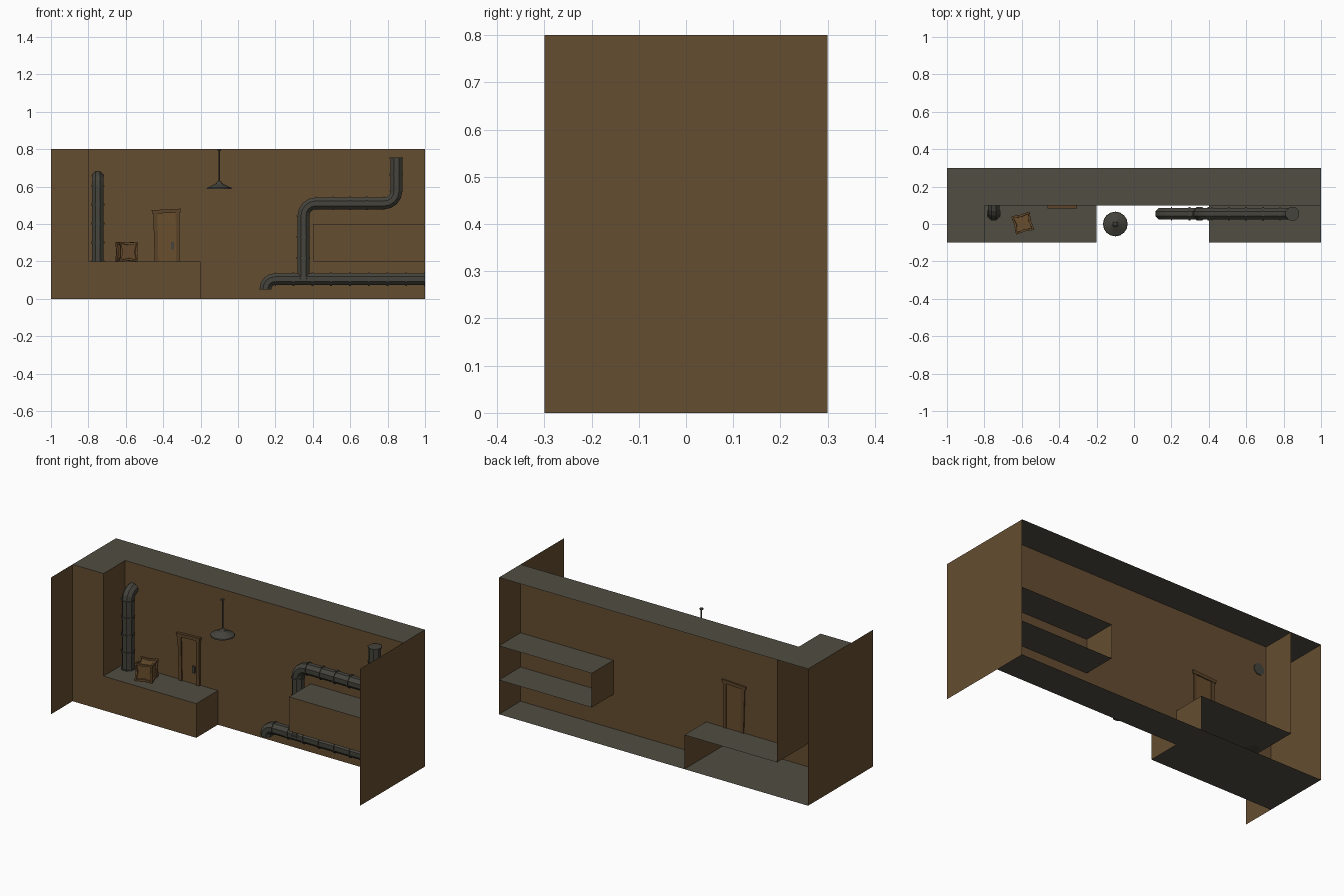
import bpy, bmesh, math
from mathutils import Vector, Matrix

if "Cube" in bpy.data.objects:
    bpy.data.objects.remove(bpy.data.objects["Cube"])


def mat(name, c):
    m = bpy.data.materials.new(name)
    m.diffuse_color = (*c, 1)
    m.use_nodes = True
    m.node_tree.nodes["Principled BSDF"].inputs["Base Color"].default_value = m.diffuse_color
    return m


WALL = mat("wall_brown", (0.130, 0.074, 0.030))
FLOOR = mat("floor_grey", (0.082, 0.075, 0.056))
METAL = mat("pipe_metal", (0.058, 0.056, 0.045))
WOOD = mat("wood", (0.140, 0.074, 0.027))
FRAME = mat("frame_wood", (0.105, 0.056, 0.022))


def finish(name, bm, *mats):
    me = bpy.data.meshes.new(name)
    bm.to_mesh(me)
    bm.free()
    for m in mats:
        me.materials.append(m)
    ob = bpy.data.objects.new(name, me)
    bpy.context.collection.objects.link(ob)
    return ob


def panel(bm, axis, v, a0, a1, b0, b1, sign=1):
    """Flat rectangle across one axis; a and b run along the other two axes in xyz order."""
    pts = []
    for a, b in ((a0, b0), (a1, b0), (a1, b1), (a0, b1)):
        p = [a, b]
        p.insert(axis, v)
        pts.append(bm.verts.new(p))
    f = bm.faces.new(pts)
    f.normal_update()
    if f.normal[axis] * sign < 0:
        f.normal_flip()
    f.material_index = 1 if axis == 2 else 0


# Room shell: thin panels, open at the back
bm = bmesh.new()
X, Y, Z = 0, 1, 2
panel(bm, Z, 0, -1, 1, .1, .3, -1)
panel(bm, Z, 0, -1, -.2, -.1, .1, -1)
panel(bm, Z, .2, -.8, -.2, -.1, .3)
panel(bm, Z, .8, -1, 1, .1, .3)
panel(bm, Z, .8, -1, -.8, -.1, .1)
panel(bm, Y, .1, -.8, 1, .2, .8, -1)
panel(bm, Y, .1, -.2, 1, 0, .2, -1)
panel(bm, Y, -.1, -1, -.2, 0, .2, -1)
panel(bm, Y, -.1, -1, -.8, .2, .8, -1)
panel(bm, X, -1, -.3, .3, 0, .8, -1)
panel(bm, X, 1, -.3, .3, 0, .8, 1)
panel(bm, X, -.8, -.1, .3, .2, .8)
panel(bm, X, -.2, -.1, .3, 0, .2)
finish("room_shell", bm, WALL, FLOOR)

# Raised ledge on the right
bm = bmesh.new()
panel(bm, Z, .4, .4, 1, -.1, .3)
panel(bm, Z, .2, .4, 1, -.1, .3, -1)
panel(bm, Y, -.1, .4, 1, .2, .4, -1)
panel(bm, X, .4, -.1, .3, .2, .4, -1)
finish("right_ledge", bm, WALL, FLOOR)


def rounded(points, r, n=4):
    """Replace the inner corners of a path by arcs."""
    pts = [Vector(p) for p in points]
    out = [pts[0]]
    for a, p, b in zip(pts, pts[1:], pts[2:]):
        u, w = (a - p).normalized(), (b - p).normalized()
        c = p + (u + w) * r
        for i in range(n + 1):
            t = math.pi / 2 * i / n
            out.append(c - w * r * math.cos(t) - u * r * math.sin(t))
    return out + [pts[-1]]


def sweep(bm, path, r, normal, sides=8):
    """Faceted tube along a path lying in the plane with the given normal."""
    B = Vector(normal)
    rings = []
    for i, p in enumerate(path):
        t = path[min(i + 1, len(path) - 1)] - path[max(i - 1, 0)]
        N = t.normalized().cross(B)
        rings.append([bm.verts.new(p + r * (math.cos(a) * N + math.sin(a) * B))
                      for a in (2 * math.pi * (k + .5) / sides for k in range(sides))])
    for q, s in zip(rings, rings[1:]):
        for k in range(sides):
            j = (k + 1) % sides
            bm.faces.new((q[k], q[j], s[j], s[k]))
    bm.faces.new(rings[0])
    bm.faces.new(rings[-1])


def pipe(name, points, bend, normal, step=.1, r=.034):
    path = rounded(points, bend)
    bm = bmesh.new()
    sweep(bm, path, r, normal)
    # raised joint rings along every straight run
    for a, b in zip(path, path[1:]):
        d = b - a
        if d.length < .06:
            continue
        n = max(1, round(d.length / step))
        u = d.normalized() * .005
        for i in range(n + 1):
            c = a + d * i / n
            lo = c if i == 0 else c - u
            hi = c if i == n else c + u
            sweep(bm, [lo, hi], r + .005, normal)
    bmesh.ops.recalc_face_normals(bm, faces=bm.faces)
    finish(name, bm, METAL)


pipe("left_pipe", [(-.75, .055, .2), (-.75, .055, .65), (-.75, .105, .65)], .045, (1, 0, 0))
pipe("low_pipe", [(1, .055, .105), (.147, .055, .105), (.147, .055, .05)], .05, (0, 1, 0))
pipe("upper_pipe", [(.35, .055, .105), (.35, .055, .51), (.847, .055, .51), (.847, .055, .755)],
     .065, (0, 1, 0))

# Hanging lamp: stacked cone sections
bm = bmesh.new()
profile = [(.066, .588), (.064, .594), (.018, .616), (.012, .626), (.004, .63),
           (.004, .79), (.010, .793), (.010, .80)]
n = 16
rings = [[bm.verts.new((-.1 + r * math.cos(2 * math.pi * k / n), r * math.sin(2 * math.pi * k / n), z))
          for k in range(n)] for r, z in profile]
for q, s in zip(rings, rings[1:]):
    for k in range(n):
        bm.faces.new((q[k], q[(k + 1) % n], s[(k + 1) % n], s[k]))
bm.faces.new(rings[0][::-1])
bm.faces.new(rings[-1])
finish("hanging_lamp", bm, METAL)


def prism(name, outline, y0, y1, m):
    """Extrude an x-z outline along y."""
    bm = bmesh.new()
    f = bm.faces.new([bm.verts.new((x, y0, z)) for x, z in outline])
    g = bmesh.ops.extrude_face_region(bm, geom=[f])["geom"]
    for v in g:
        if isinstance(v, bmesh.types.BMVert):
            v.co.y = y1
    bmesh.ops.recalc_face_normals(bm, faces=bm.faces)
    return finish(name, bm, m)


# Crooked door with frame and handle plate
prism("door", [(-.43, .2), (-.325, .2), (-.322, .46), (-.44, .46)], .095, .102, WOOD)
prism("door_post_left", [(-.446, .2), (-.426, .2), (-.431, .46), (-.453, .46)], .088, .106, FRAME)
prism("door_post_right", [(-.332, .2), (-.312, .2), (-.314, .465), (-.333, .465)], .088, .106, FRAME)
prism("door_lintel", [(-.458, .455), (-.308, .462), (-.306, .482), (-.462, .474)], .084, .108, FRAME)
prism("door_handle", [(-.359, .265), (-.343, .265), (-.343, .305), (-.359, .305)], .089, .096, METAL)

# Crate: pinched cube with recessed sides
bm = bmesh.new()
bmesh.ops.create_cube(bm, size=.1)
sides = list(bm.faces)
bmesh.ops.subdivide_edges(bm, edges=bm.edges[:], cuts=1)
for v in bm.verts:
    if len([c for c in v.co if abs(c) > .049]) == 2:
        v.co *= .92
sides = [f for f in bm.faces if len(f.verts) == 8]
if sides:
    bmesh.ops.inset_individual(bm, faces=sides, thickness=.012, depth=0)
    bmesh.ops.inset_individual(bm, faces=sides, thickness=.001, depth=-.008)
else:
    groups = {}
    for f in bm.faces:
        n = f.calc_center_median()
        ax = max(range(3), key=lambda i: abs(n[i]))
        groups.setdefault((ax, n[ax] > 0), []).append(f)
    for g in groups.values():
        bmesh.ops.inset_region(bm, faces=g, thickness=.012, depth=0)
        bmesh.ops.inset_region(bm, faces=g, thickness=.001, depth=-.008)
bmesh.ops.transform(bm, verts=bm.verts, matrix=Matrix.Translation((-.595, .005, .252))
                    @ Matrix.Rotation(math.radians(15), 4, 'Z') @ Matrix.Diagonal((1, 1, 1.04, 1)))
finish("crate", bm, WOOD)
